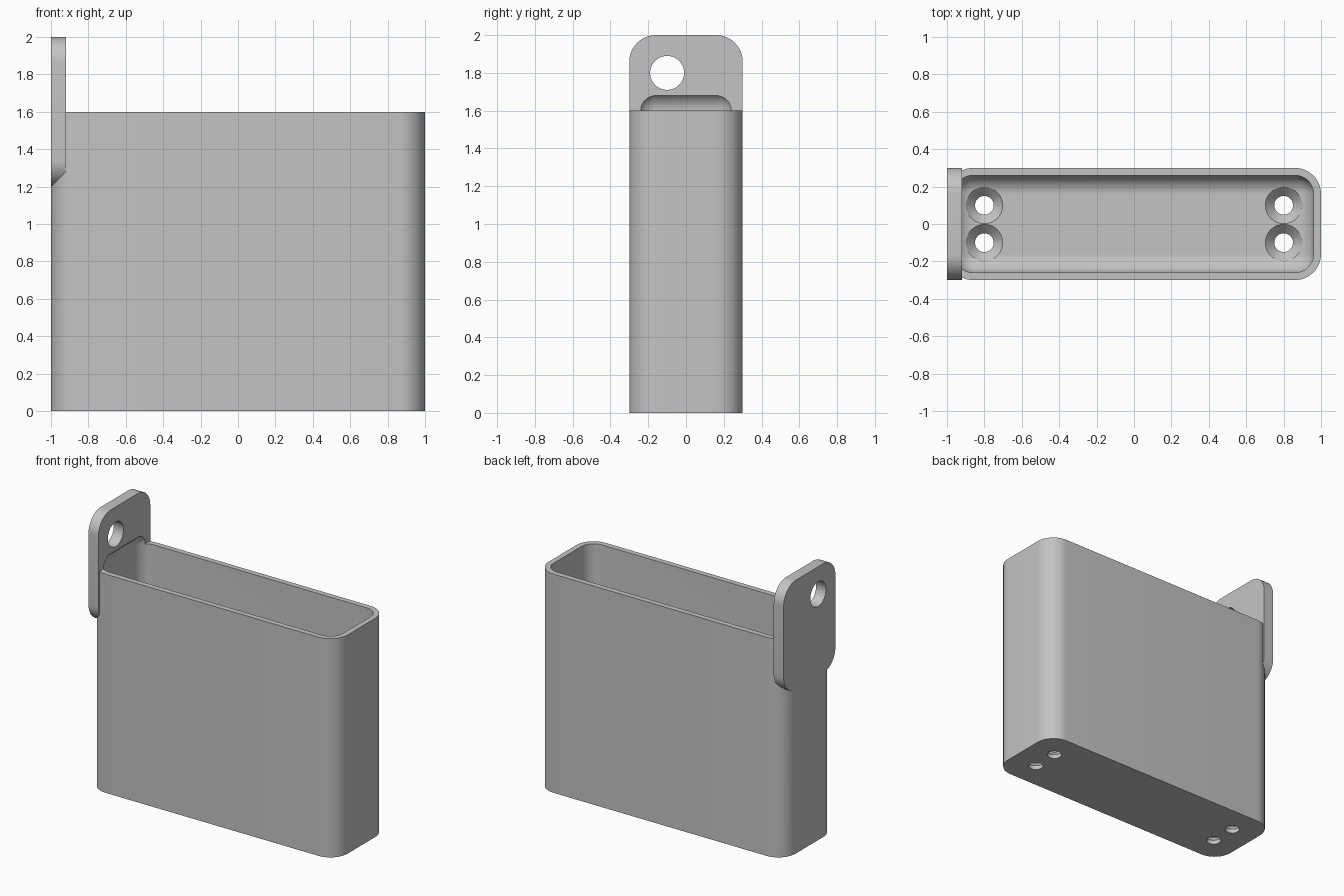
import bpy, bmesh, math
from mathutils import Matrix, Vector

cube = bpy.data.objects.get("Cube")
if cube:
    bpy.data.objects.remove(cube, do_unlink=True)

GREY = (0.55, 0.55, 0.55, 1.0)
mat = bpy.data.materials.new("plain grey")
mat.use_nodes = True
mat.diffuse_color = GREY
mat.node_tree.nodes["Principled BSDF"].inputs["Base Color"].default_value = GREY


def make_object(name, bm):
    bmesh.ops.recalc_face_normals(bm, faces=bm.faces[:])
    mesh = bpy.data.meshes.new(name)
    bm.to_mesh(mesh)
    bm.free()
    mesh.materials.append(mat)
    obj = bpy.data.objects.new(name, mesh)
    bpy.context.collection.objects.link(obj)
    return obj


def rounded_box(name, low, high, radius, axis=None):
    """Box with the edges along one axis rounded, or all edges."""
    low, high = Vector(low), Vector(high)
    bm = bmesh.new()
    bmesh.ops.create_cube(bm, size=1)
    bmesh.ops.scale(bm, vec=high - low, verts=bm.verts)
    bmesh.ops.translate(bm, vec=(low + high) / 2, verts=bm.verts)
    edges = [e for e in bm.edges if axis is None or
             abs((e.verts[0].co - e.verts[1].co).normalized()[axis]) > 0.9]
    bmesh.ops.bevel(bm, geom=edges, offset=radius, segments=12,
                    profile=0.5, affect='EDGES')
    return make_object(name, bm)


def turned_cutter(name, profile, matrix):
    """Solid of stacked discs; the profile lists (radius, height)."""
    bm = bmesh.new()
    sides = 48
    rings = []
    for r, h in profile:
        rings.append([bm.verts.new((r * math.cos(math.tau * i / sides),
                                    r * math.sin(math.tau * i / sides), h))
                      for i in range(sides)])
    for a, b in zip(rings, rings[1:]):
        for i in range(sides):
            j = (i + 1) % sides
            bm.faces.new((a[i], a[j], b[j], b[i]))
    bm.faces.new(rings[0][::-1])
    bm.faces.new(rings[-1])
    bm.transform(matrix)
    return make_object(name, bm)


def combine(target, other, operation):
    mod = target.modifiers.new(operation.lower(), 'BOOLEAN')
    mod.operation = operation
    mod.solver = 'EXACT'
    mod.object = other
    bpy.context.view_layer.objects.active = target
    bpy.ops.object.modifier_apply(modifier=mod.name)
    bpy.data.objects.remove(other, do_unlink=True)


# Outer shell with the hanging tab at its right end
holder = rounded_box("holder_body", (-1, -0.3, 0), (1, 0.3, 1.6), 0.14, axis=2)
tab = rounded_box("hanging_tab", (-1, -0.3, 1.2), (-0.92, 0.3, 2), 0.14, axis=0)
combine(holder, tab, 'UNION')

# Cavity, rounded all over; its top also scoops into the tab
FLOOR = 0.08
cavity = rounded_box("cavity_cutter", (-0.96, -0.26, FLOOR), (0.96, 0.26, 1.7), 0.1)
combine(holder, cavity, 'DIFFERENCE')

# Countersunk screw holes in the floor
for x in (-0.8, 0.8):
    for y in (-0.1, 0.1):
        screw = turned_cutter("screw_hole_cutter",
                              [(0.05, -0.1), (0.05, 0.03), (0.098, FLOOR), (0.098, 0.2)],
                              Matrix.Translation((x, y, 0)))
        combine(holder, screw, 'DIFFERENCE')

# Hole through the tab
peg = turned_cutter("tab_hole_cutter", [(0.09, -0.2), (0.09, 0.2)],
                    Matrix.Translation((-0.96, -0.1, 1.8))
                    @ Matrix.Rotation(math.pi / 2, 4, 'Y'))
combine(holder, peg, 'DIFFERENCE')

# Smooth rounds, sharp rims
bpy.ops.object.select_all(action='DESELECT')
holder.select_set(True)
bpy.context.view_layer.objects.active = holder
bpy.ops.object.shade_smooth_by_angle(angle=math.radians(25))
